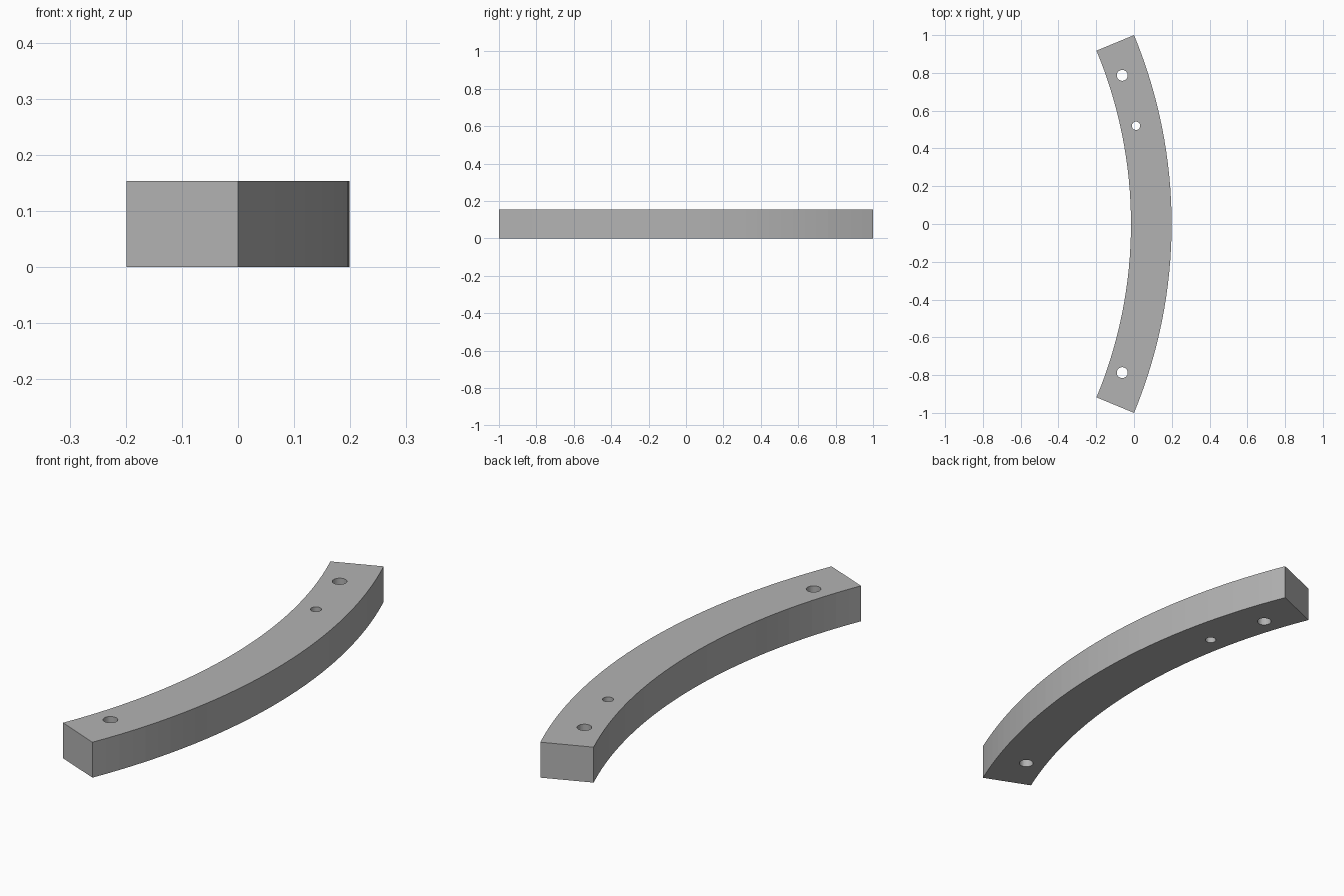
import bpy, bmesh, math

cube = bpy.data.objects.get("Cube")
if cube:
    bpy.data.objects.remove(cube, do_unlink=True)

HALF_ANGLE = math.radians(22.5)
OUTER = 1 / math.sin(HALF_ANGLE)
INNER = OUTER - 0.215
CENTRE_X = 0.199 - OUTER
HEIGHT = 0.154
SEGMENTS = 32

grey = bpy.data.materials.new("plain grey")
grey.use_nodes = True
colour = (0.45, 0.45, 0.45, 1)
grey.diffuse_color = colour
grey.node_tree.nodes["Principled BSDF"].inputs["Base Color"].default_value = colour


def polar(radius, angle):
    return (CENTRE_X + radius * math.cos(angle), radius * math.sin(angle))


def new_object(name, bm):
    bmesh.ops.recalc_face_normals(bm, faces=bm.faces)
    mesh = bpy.data.meshes.new(name)
    bm.to_mesh(mesh)
    bm.free()
    mesh.materials.append(grey)
    obj = bpy.data.objects.new(name, mesh)
    bpy.context.collection.objects.link(obj)
    return obj


# Curved bar: arc outline extruded upwards
angles = [HALF_ANGLE * (2 * i / SEGMENTS - 1) for i in range(SEGMENTS + 1)]
outline = [polar(OUTER, a) for a in angles] + [polar(INNER, a) for a in reversed(angles)]
bm = bmesh.new()
base = bm.faces.new([bm.verts.new((x, y, 0)) for x, y in outline])
raised = bmesh.ops.extrude_face_region(bm, geom=[base], use_keep_orig=True)["geom"]
bmesh.ops.translate(bm, vec=(0, 0, HEIGHT),
                    verts=[g for g in raised if isinstance(g, bmesh.types.BMVert)])
bar = new_object("curved_bar", bm)

# Drill cutters: two mounting holes and one smaller pin hole
bm = bmesh.new()
for degrees, radius in ((18.5, 0.029), (12.1, 0.022), (-18.5, 0.029)):
    x, y = polar(2.48, math.radians(degrees))
    drill = bmesh.ops.create_cone(bm, cap_ends=True, segments=32, radius1=radius,
                                  radius2=radius, depth=HEIGHT * 2)
    bmesh.ops.translate(bm, verts=drill["verts"], vec=(x, y, HEIGHT / 2))
cutter = new_object("hole_cutters", bm)

# Cut the holes and discard the cutter
cut = bar.modifiers.new("holes", "BOOLEAN")
cut.operation = "DIFFERENCE"
cut.solver = "EXACT"
cut.object = cutter
bpy.context.view_layer.objects.active = bar
bar.select_set(True)
bpy.ops.object.modifier_apply(modifier=cut.name)
bpy.data.objects.remove(cutter, do_unlink=True)
